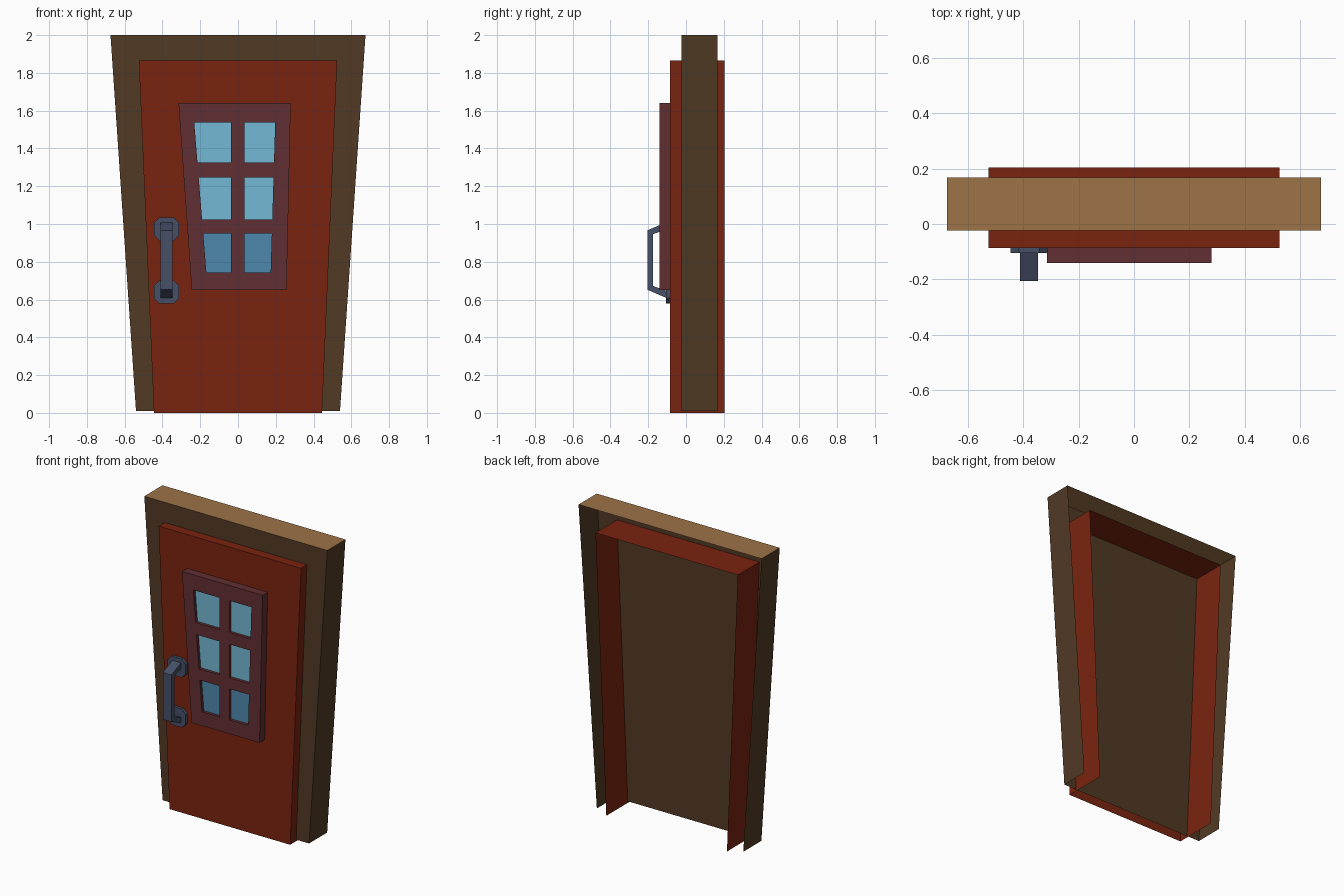
import bpy
import bmesh
from mathutils import Vector

cube = bpy.data.objects.get("Cube")
if cube:
    bpy.data.objects.remove(cube)


def material(name, *rgb):
    """Flat material from 0-255 display values."""
    linear = [((c / 255 + 0.055) / 1.055) ** 2.4 for c in rgb] + [1]
    mat = bpy.data.materials.new(name)
    mat.use_nodes = True
    mat.diffuse_color = linear
    mat.node_tree.nodes["Principled BSDF"].inputs["Base Color"].default_value = linear
    return mat


dark_wood = material("dark wood", 81, 58, 37)
light_wood = material("light wood", 156, 115, 70)
red_paint = material("red paint", 122, 36, 16)
maroon = material("maroon trim", 97, 47, 50)
glass = material("light glass", 115, 184, 213)
dark_glass = material("dark glass", 78, 137, 174)
iron = material("blue iron", 71, 80, 104)


def finish(bm, name, mats):
    mesh = bpy.data.meshes.new(name)
    bm.normal_update()
    bm.to_mesh(mesh)
    bm.free()
    for mat in mats:
        mesh.materials.append(mat)
    obj = bpy.data.objects.new(name, mesh)
    bpy.context.scene.collection.objects.link(obj)
    return obj


def shell(name, outline, front, back, mats, skip=()):
    """Front panel with side walls running back; the rear stays open."""
    bm = bmesh.new()
    near = [bm.verts.new((x, front, z)) for x, z in outline]
    far = [bm.verts.new((x, back, z)) for x, z in outline]
    bm.faces.new(near)
    for i in range(len(outline)):
        j = (i + 1) % len(outline)
        if i not in skip:
            bm.faces.new((near[j], near[i], far[i], far[j]))
    bm.normal_update()
    if len(mats) > 1:  # lighter top face
        for f in bm.faces:
            f.material_index = int(f.normal.z > 0.9)
    return finish(bm, name, mats)


def taper(bottom, top, z0, z1):
    return [(-bottom, z0), (bottom, z0), (top, z1), (-top, z1)]


# Door surround and door leaf, open at the rear and bottom
shell("door_frame", taper(0.54, 0.675, 0.01, 2.0), -0.023, 0.168,
      [dark_wood, light_wood], skip=(0,))
shell("door_panel", taper(0.445, 0.525, 0, 1.865), -0.086, 0.204,
      [red_paint], skip=(0,))

# Window: tapered grid with recessed panes
rows = [0.65, 0.743, 0.95, 1.024, 1.247, 1.326, 1.538, 1.64]
columns = [(-0.245, -0.315), (-0.16, -0.24), (-0.038, -0.038),
           (0.034, 0.034), (0.17, 0.2), (0.257, 0.279)]
bm = bmesh.new()
grid = []
for z in rows:
    t = (z - rows[0]) / (rows[-1] - rows[0])
    grid.append([bm.verts.new((a + (b - a) * t, -0.14, z)) for a, b in columns])
panes = []
for r in range(len(rows) - 1):
    for c in range(len(columns) - 1):
        face = bm.faces.new((grid[r][c], grid[r][c + 1],
                             grid[r + 1][c + 1], grid[r + 1][c]))
        if r % 2 and c % 2:
            panes.append(face)
rim = [e for e in bm.edges if e.is_boundary]
walls = bmesh.ops.extrude_edge_only(bm, edges=rim)["geom"]
for v in walls:
    if isinstance(v, bmesh.types.BMVert):
        v.co.y = -0.086
for pane in panes:
    low = pane.calc_center_median().z < 1
    sunk = bmesh.ops.extrude_face_region(bm, geom=[pane])["geom"]
    bmesh.ops.delete(bm, geom=[pane], context="FACES_ONLY")
    for part in sunk:
        if isinstance(part, bmesh.types.BMVert):
            part.co.y += 0.02
        elif isinstance(part, bmesh.types.BMFace):
            part.material_index = 2 if low else 1
bmesh.ops.recalc_face_normals(bm, faces=bm.faces[:])
finish(bm, "window", [maroon, glass, dark_glass])

# Octagonal handle mounts
HANDLE_X = -0.379
w, h, cut = 0.067, 0.062, 0.03
octagon = [(-w + cut, -h), (w - cut, -h), (w, -h + cut), (w, h - cut),
           (w - cut, h), (-w + cut, h), (-w, h - cut), (-w, -h + cut)]
for name, z in (("lower_handle_mount", 0.64), ("upper_handle_mount", 0.973)):
    shell(name, [(HANDLE_X + px, z + pz) for px, pz in octagon],
          -0.105, -0.086, [iron])

# Handle grip: a bracket profile swept across its width
half = [(-0.1, 0.202), (-0.205, 0.157), (-0.175, 0.137), (-0.1, 0.164)]
outer, inner = half[:2], half[2:]
middle = 0.809
profile = outer + [(y, -z) for y, z in reversed(outer)]
profile += [(y, -z) for y, z in reversed(inner)] + inner
bm = bmesh.new()
side = bm.faces.new([bm.verts.new((HANDLE_X - 0.032, y, middle + z))
                     for y, z in profile])
moved = bmesh.ops.extrude_face_region(bm, geom=[side])["geom"]
bmesh.ops.translate(bm, vec=Vector((0.064, 0, 0)),
                    verts=[v for v in moved if isinstance(v, bmesh.types.BMVert)])
bmesh.ops.recalc_face_normals(bm, faces=bm.faces[:])
finish(bm, "handle_grip", [iron])
